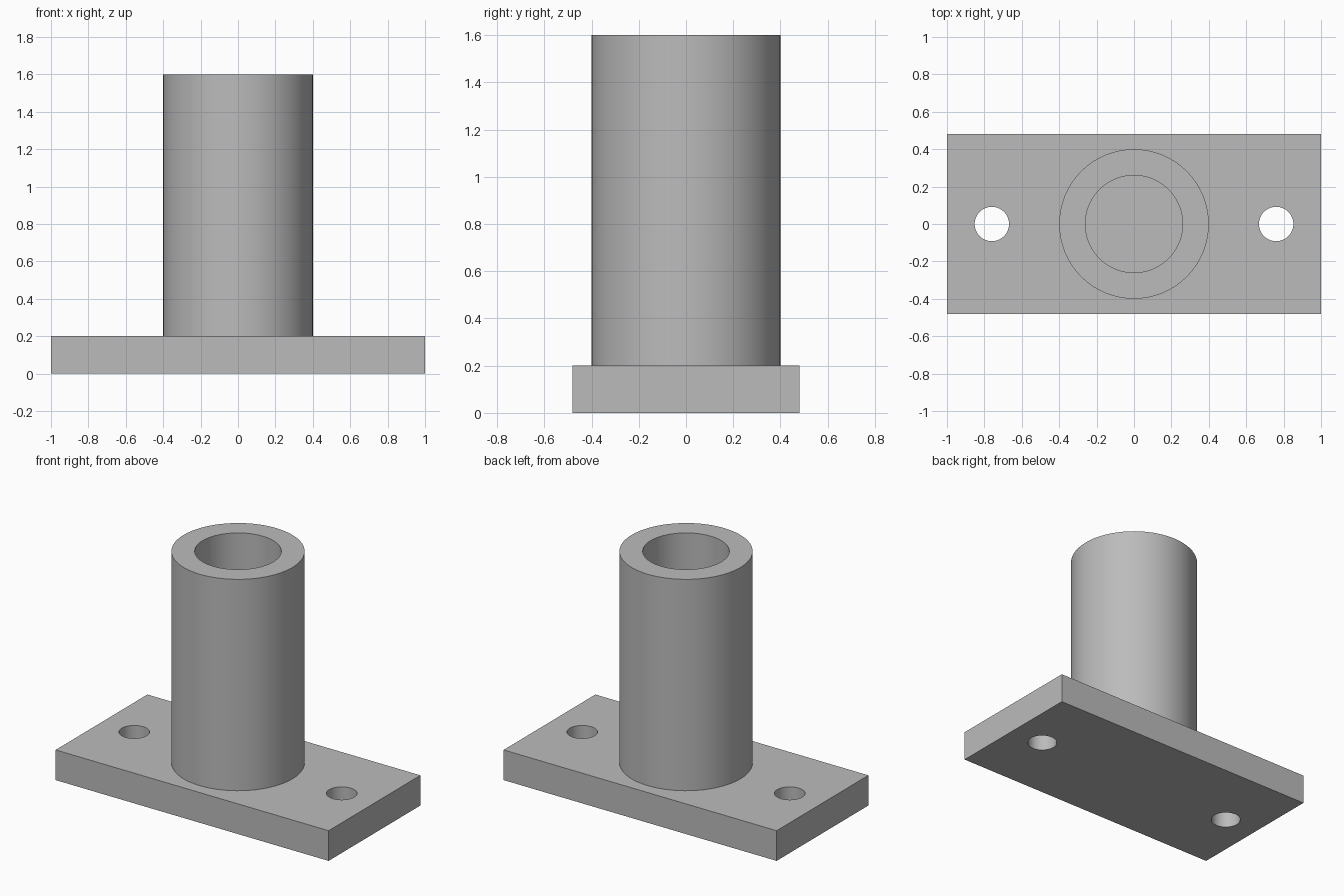
import bpy
import bmesh
import math

SEGMENTS = 64
PLATE_SIZE = (2.0, 0.96, 0.2)
TUBE_TOP = 1.6
OUTER_RADIUS, BORE_RADIUS = 0.4, 0.26
HOLE_RADIUS, HOLE_X = 0.092, 0.76

default_cube = bpy.data.objects.get("Cube")
if default_cube:
    bpy.data.objects.remove(default_cube, do_unlink=True)

# Single grey finish
grey = bpy.data.materials.new("plain_grey")
grey.use_nodes = True
colour = (0.5, 0.5, 0.5, 1.0)
grey.diffuse_color = colour
grey.node_tree.nodes["Principled BSDF"].inputs["Base Color"].default_value = colour


def select_only(obj):
    bpy.ops.object.select_all(action="DESELECT")
    obj.select_set(True)
    bpy.context.view_layer.objects.active = obj


def finish(obj):
    obj.data.materials.clear()
    obj.data.materials.append(grey)
    select_only(obj)
    bpy.ops.object.shade_smooth_by_angle(angle=math.radians(30))


# Base plate
plate_height = PLATE_SIZE[2]
bpy.ops.mesh.primitive_cube_add(size=1, location=(0, 0, plate_height / 2))
plate = bpy.context.object
plate.name = "base_plate"
plate.scale = PLATE_SIZE
bpy.ops.object.transform_apply(location=True, rotation=False, scale=True)

# Bolt holes through both ends of the plate
for side in (-1, 1):
    bpy.ops.mesh.primitive_cylinder_add(
        vertices=SEGMENTS, radius=HOLE_RADIUS, depth=plate_height * 3,
        location=(side * HOLE_X, 0, plate_height / 2))
    cutter = bpy.context.object
    cutter.name = "bolt_hole_cutter"
    cutter.hide_render = True
    cut = plate.modifiers.new("bolt_hole", "BOOLEAN")
    cut.operation = "DIFFERENCE"
    cut.solver = "EXACT"
    cut.object = cutter
    select_only(plate)
    bpy.ops.object.modifier_apply(modifier=cut.name)
    bpy.data.objects.remove(cutter, do_unlink=True)
finish(plate)

# Upright tube: a rectangular wall section spun round the z axis
bm = bmesh.new()
section = [(BORE_RADIUS, plate_height), (OUTER_RADIUS, plate_height),
           (OUTER_RADIUS, TUBE_TOP), (BORE_RADIUS, TUBE_TOP)]
verts = [bm.verts.new((r, 0, z)) for r, z in section]
# The underside stays open, as the plate closes the bore
edges = [bm.edges.new(pair) for pair in zip(verts[1:], verts[2:] + verts[:1])]
bmesh.ops.spin(bm, geom=verts + edges, cent=(0, 0, 0), axis=(0, 0, 1),
               angle=math.tau, steps=SEGMENTS, use_merge=True)
bmesh.ops.remove_doubles(bm, verts=bm.verts, dist=0.0001)
bmesh.ops.recalc_face_normals(bm, faces=bm.faces)

# Make the wall face outward
top_face = max(bm.faces, key=lambda f: f.calc_center_median().z)
if top_face.normal.z < 0:
    bmesh.ops.reverse_faces(bm, faces=bm.faces)

mesh = bpy.data.meshes.new("upright_tube")
bm.to_mesh(mesh)
bm.free()
tube = bpy.data.objects.new("upright_tube", mesh)
bpy.context.collection.objects.link(tube)
finish(tube)
